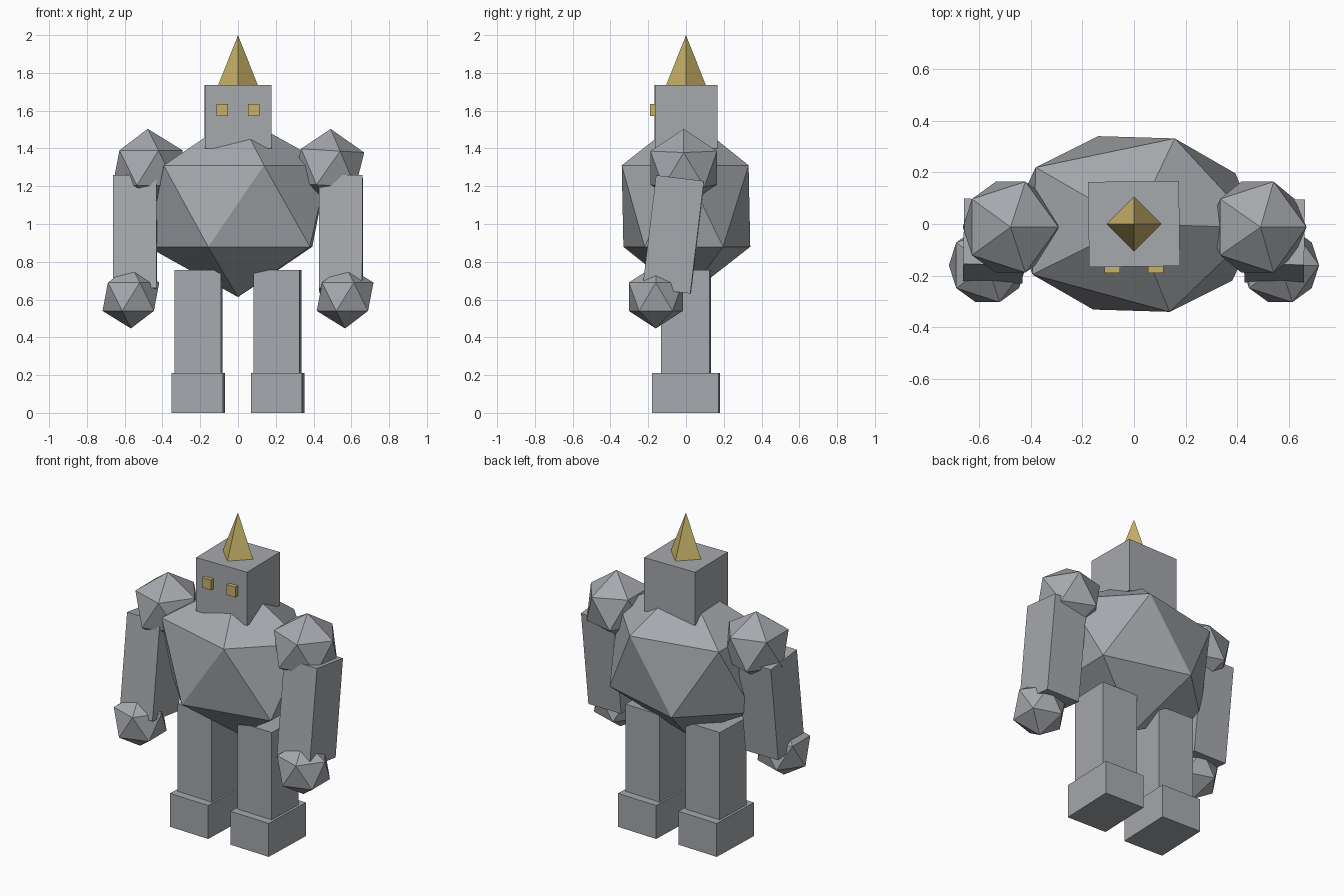
import bpy

cube = bpy.data.objects.get("Cube")
if cube:
    bpy.data.objects.remove(cube, do_unlink=True)


def make_material(name, rgb):
    mat = bpy.data.materials.new(name)
    mat.use_nodes = True
    colour = (*rgb, 1.0)
    mat.diffuse_color = colour
    mat.node_tree.nodes["Principled BSDF"].inputs["Base Color"].default_value = colour
    return mat


stone = make_material("stone grey", (0.38, 0.395, 0.42))
gold = make_material("dull gold", (0.57, 0.44, 0.14))


def finish(name, mat, scale=(1, 1, 1), rotation=(0, 0, 0)):
    obj = bpy.context.object
    obj.name = name
    obj.scale = scale
    obj.rotation_euler = rotation
    obj.data.materials.append(mat)
    return obj


def box(name, centre, size, mat=stone, rotation=(0, 0, 0)):
    bpy.ops.mesh.primitive_cube_add(size=1, location=centre)
    return finish(name, mat, size, rotation)


def boulder(name, centre, radii, rotation=(0, 0, 0)):
    # Twenty-sided rock shape
    bpy.ops.mesh.primitive_ico_sphere_add(subdivisions=1, radius=1, location=centre)
    return finish(name, stone, radii, rotation)


# Torso and head
boulder("torso", (0, 0, 1.095), (0.535, 0.395, 0.482), (0, 0, -0.03))
box("head", (0, 0, 1.568), (0.352, 0.33, 0.335), rotation=(0, 0, 0.012))

# Four-sided horn on the crown
bpy.ops.mesh.primitive_cone_add(vertices=4, radius1=0.105, depth=0.265,
                                location=(0, 0, 1.8675))
finish("horn", gold)

# Paired parts: left is +x
for side, s in (("left", 1), ("right", -1)):
    box(side + "_eye", (s * 0.084, -0.165, 1.603), (0.06, 0.05, 0.064), gold)
    boulder(side + "_shoulder", (s * 0.478, -0.012, 1.297), (0.207,) * 3,
            (0, 0.06 if s > 0 else 0, 0))
    box(side + "_arm", (s * 0.545, -0.066, 0.945), (0.23, 0.255, 0.6),
        rotation=(-0.12, 0, -0.015))
    boulder(side + "_hand", (s * 0.567, -0.16, 0.615), (0.168,) * 3)
    box(side + "_leg", (s * 0.208, 0, 0.4785), (0.245, 0.255, 0.557),
        rotation=(0, 0, -0.035))
    box(side + "_foot", (s * 0.21, 0, 0.105), (0.272, 0.352, 0.21),
        rotation=(0, 0, -0.035))
